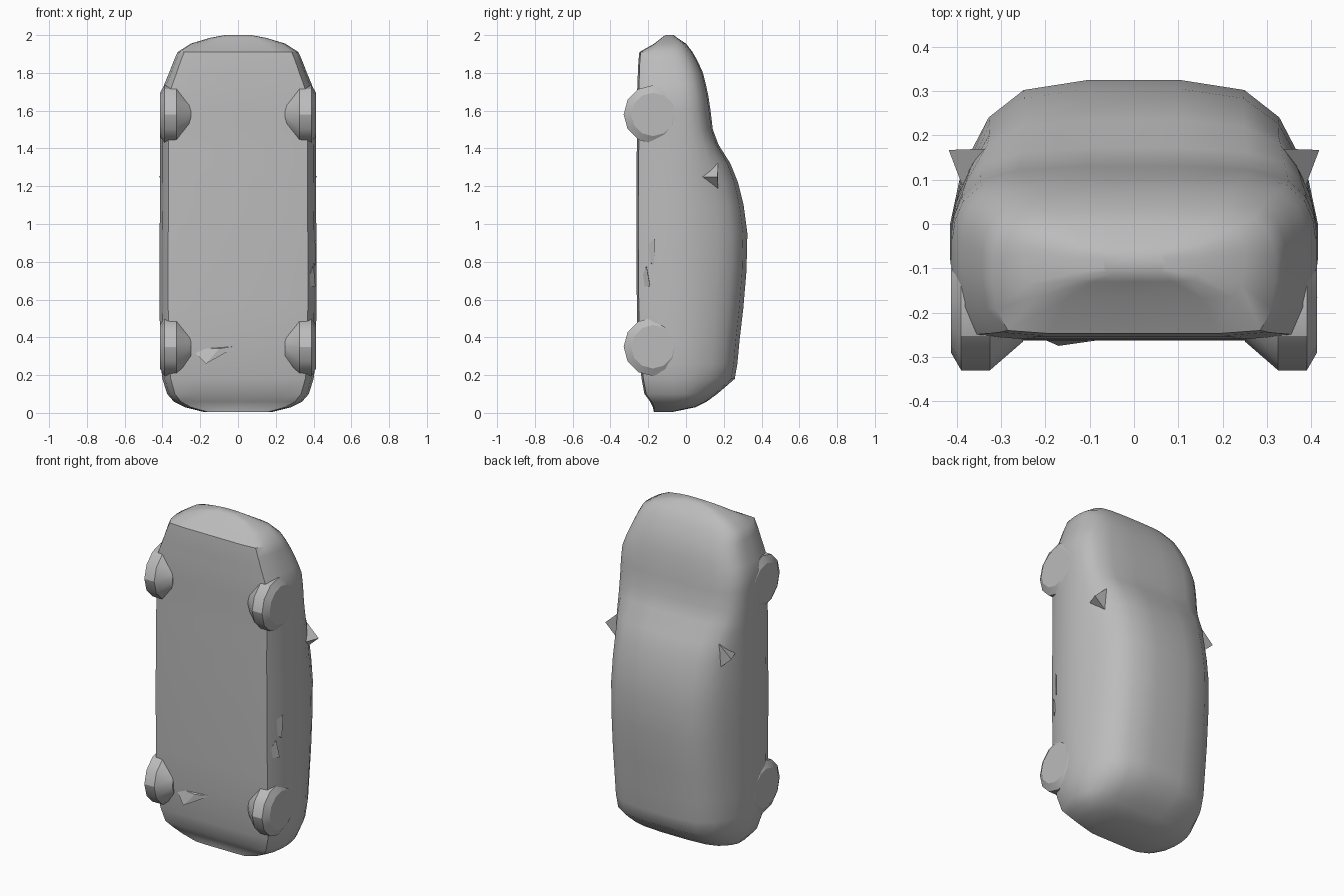
import bpy
import bmesh
import math

cube = bpy.data.objects.get("Cube")
if cube:
    bpy.data.objects.remove(cube, do_unlink=True)

grey = bpy.data.materials.new("plain grey")
grey.use_nodes = True
grey.diffuse_color = (0.5, 0.5, 0.5, 1)
grey.node_tree.nodes["Principled BSDF"].inputs["Base Color"].default_value = (0.5, 0.5, 0.5, 1)


def finish(name, bm, angle):
    """Turn a bmesh into a named, coloured, angle-smoothed object."""
    bmesh.ops.recalc_face_normals(bm, faces=bm.faces[:])
    mesh = bpy.data.meshes.new(name)
    bm.to_mesh(mesh)
    bm.free()
    mesh.materials.append(grey)
    ob = bpy.data.objects.new(name, mesh)
    bpy.context.collection.objects.link(ob)
    bpy.ops.object.select_all(action="DESELECT")
    ob.select_set(True)
    bpy.context.view_layer.objects.active = ob
    bpy.ops.object.shade_smooth_by_angle(angle=math.radians(angle))
    return ob


def loft(rings):
    """Skin closed rings of points and cap both ends."""
    bm = bmesh.new()
    loops = [[bm.verts.new(p) for p in ring] for ring in rings]
    n = len(loops[0])
    for a, b in zip(loops, loops[1:]):
        for i in range(n):
            j = (i + 1) % n
            bm.faces.new((a[i], a[j], b[j], b[i]))
    bm.faces.new(loops[0])
    bm.faces.new(loops[-1])
    return bm


# Body stations from tail to nose: height, half width, underside y, roof y
STATIONS = [
    (0.005, 0.18, -0.17, -0.07), (0.03, 0.28, -0.175, 0.05),
    (0.06, 0.34, -0.19, 0.11), (0.10, 0.375, -0.22, 0.165),
    (0.18, 0.40, -0.235, 0.258), (0.26, 0.41, -0.245, 0.272),
    (0.38, 0.413, -0.257, 0.283), (0.55, 0.415, -0.26, 0.303),
    (0.75, 0.415, -0.262, 0.32), (0.95, 0.415, -0.263, 0.325),
    (1.10, 0.413, -0.263, 0.305), (1.22, 0.412, -0.262, 0.275),
    (1.32, 0.412, -0.262, 0.235), (1.42, 0.412, -0.26, 0.172),
    (1.50, 0.412, -0.26, 0.142), (1.60, 0.413, -0.26, 0.13),
    (1.68, 0.41, -0.26, 0.118), (1.74, 0.39, -0.257, 0.105),
    (1.80, 0.365, -0.255, 0.09), (1.86, 0.342, -0.252, 0.063),
    (1.91, 0.32, -0.247, 0.035), (1.955, 0.25, -0.168, 0.0),
    (1.985, 0.15, -0.13, -0.045), (2.0, 0.07, -0.11, -0.065),
]
# Half cross-section: width share, height share below or above the beltline
LOWER = [(0.0, -1.0), (0.6, -1.0), (0.89, -0.96), (0.97, -0.68), (1.0, -0.3), (1.0, 0.0)]
CABIN = [(0.95, 0.3), (0.88, 0.52), (0.79, 0.74), (0.6, 0.93), (0.25, 1.0), (0.0, 1.0)]
HOOD = [(0.985, 0.28), (0.94, 0.56), (0.84, 0.8), (0.62, 0.95), (0.25, 1.0), (0.0, 1.0)]


def section(z, hw, bot, top):
    belt = min(0.0, bot + 0.6 * (top - bot))
    s = min(1.0, max(0.0, (z - 1.25) / 0.25))
    upper = [(a[0] + (b[0] - a[0]) * s, a[1] + (b[1] - a[1]) * s)
             for a, b in zip(CABIN, HOOD)]
    half = [(x * hw, belt + t * (belt - bot if t < 0 else top - belt))
            for x, t in LOWER + upper]
    full = half + [(-x, y) for x, y in half[-2:0:-1]]
    return [(x, y, z) for x, y in full]


finish("car_body", loft([section(*s) for s in STATIONS]), 40)

# Wheels: rounded lumps tapering inward under the floor
for end, z in (("rear", 0.35), ("front", 1.58)):
    for side, sx in (("left", 1), ("right", -1)):
        rings = []
        for x, r in ((0.25, 0.09), (0.325, 0.155), (0.39, 0.155), (0.413, 0.115)):
            rings.append([(sx * x, -0.175 + r * math.cos(k * math.tau / 12),
                           z + r * math.sin(k * math.tau / 12)) for k in range(12)])
        finish(f"{end}_{side}_wheel", loft(rings), 30)


def solid(name, points):
    """Convex faceted piece around a few points."""
    bm = bmesh.new()
    verts = [bm.verts.new(p) for p in points]
    bmesh.ops.convex_hull(bm, input=verts)
    finish(name, bm, 10)


# Pointed door mirrors
for side, sx in (("left", 1), ("right", -1)):
    solid(f"{side}_mirror", [(sx * x, y, z) for x, y, z in (
        (0.418, 0.167, 1.25), (0.33, 0.17, 1.33), (0.33, 0.17, 1.17),
        (0.385, 0.08, 1.25), (0.32, 0.10, 1.25))])

# Angular exhaust piece under the tail
solid("exhaust", [(-0.25, -0.24, 0.34), (0.0, -0.25, 0.355), (-0.10, -0.265, 0.34),
                  (-0.17, -0.275, 0.26), (-0.2, -0.22, 0.3)])

# Jagged sill trim on the left side
solid("left_sill_upper", [(0.36, -0.25, 0.85), (0.415, -0.165, 0.92),
                          (0.41, -0.17, 0.78), (0.37, -0.2, 0.8)])
solid("left_sill_lower", [(0.355, -0.25, 0.67), (0.41, -0.19, 0.67),
                          (0.40, -0.21, 0.78), (0.37, -0.2, 0.74)])
